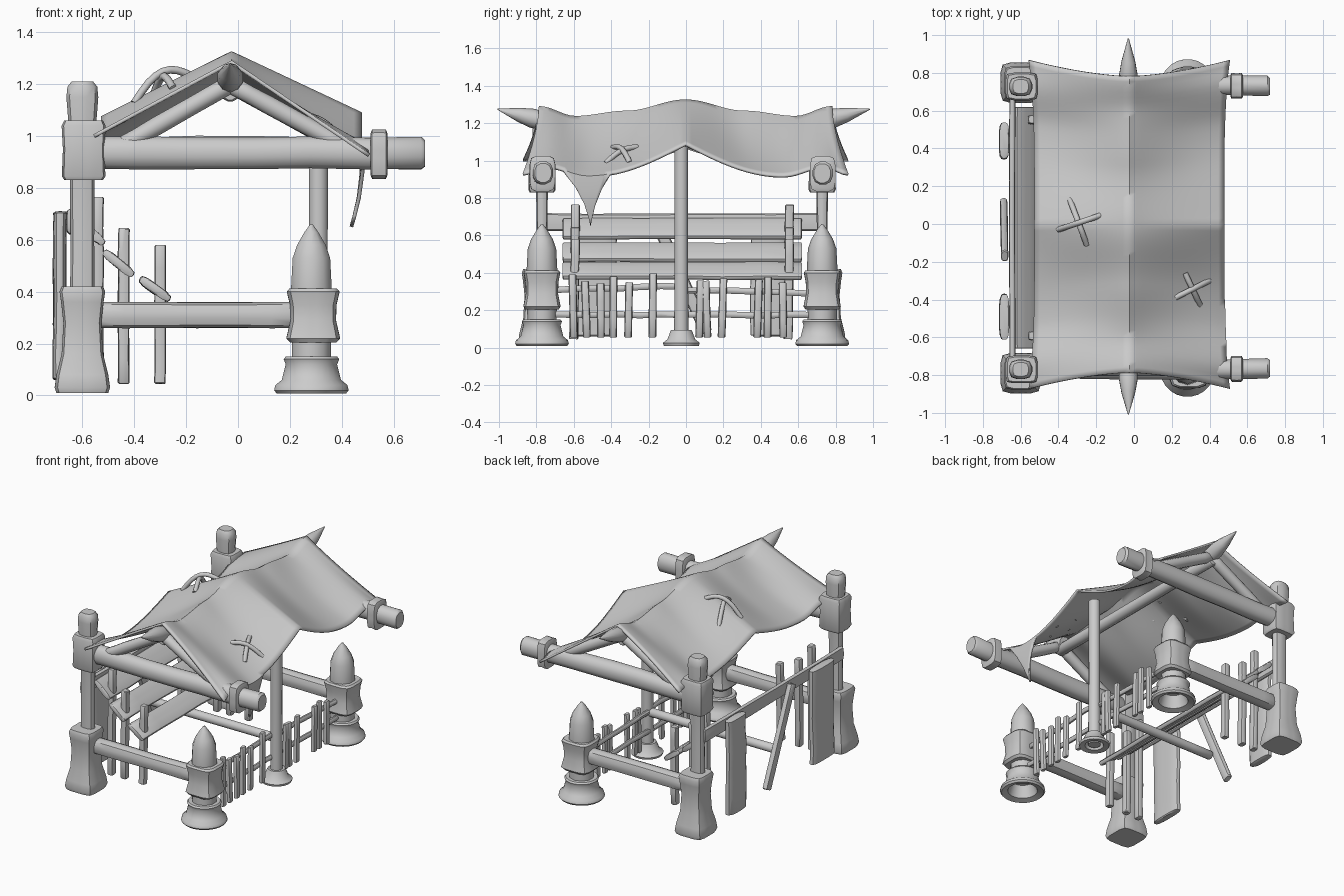
import bpy, bmesh, math, random
from mathutils import Vector

if "Cube" in bpy.data.objects:
    bpy.data.objects.remove(bpy.data.objects["Cube"])

random.seed(4)
YC = -0.0125          # centre line between front and back frames
ENDS = (("front", -0.77), ("back", 0.728))


def finish(name, bm, angle=40):
    bmesh.ops.recalc_face_normals(bm, faces=bm.faces)
    me = bpy.data.meshes.new(name)
    bm.to_mesh(me)
    bm.free()
    ob = bpy.data.objects.new(name, me)
    bpy.context.collection.objects.link(ob)
    bpy.ops.object.select_all(action='DESELECT')
    ob.select_set(True)
    bpy.context.view_layer.objects.active = ob
    bpy.ops.object.shade_smooth_by_angle(angle=math.radians(angle))
    return ob


def loft(name, a, b, secs, n=16, p=2.0, wob=0.0):
    """Loft superellipse sections (t, ru, rv) along a->b; p=2 round, larger p = squarer."""
    a, b = Vector(a), Vector(b)
    w = (b - a).normalized()
    ref = Vector((0, 1, 0)) if abs(w.x) > 0.8 else Vector((1, 0, 0))
    v = w.cross(ref).normalized()
    u = v.cross(w)
    bm = bmesh.new()
    rings = []
    for t, ru, rv in secs:
        c = a.lerp(b, t) + (u * random.uniform(-1, 1) + v * random.uniform(-1, 1)) * wob
        ring = []
        for i in range(n):
            k = 2 * math.pi * (i + 0.5) / n
            x, y = math.cos(k), math.sin(k)
            d = (abs(x) ** p + abs(y) ** p) ** (-1 / p)
            ring.append(bm.verts.new(c + u * (x * d * ru) + v * (y * d * rv)))
        rings.append(ring)
    for r0, r1 in zip(rings, rings[1:]):
        for i in range(n):
            j = (i + 1) % n
            bm.faces.new((r0[i], r0[j], r1[j], r1[i]))
    bm.faces.new(rings[0])
    bm.faces.new(rings[-1])
    return finish(name, bm)


def upright(name, x, y, prof, n=16, p=2.0):
    """Vertical loft from (z, rx, ry) profile."""
    return loft(name, (x, y, 0), (x, y, 1), prof, n, p)


def beam(name, a, b, ru, rv=None, p=2.0, n=12, wob=0.0, steps=6, tip=.82):
    """Straight bar with softened ends."""
    rv = rv or ru
    e = min(0.1, 0.25 * min(ru, rv) / (Vector(b) - Vector(a)).length)
    secs = [(0, ru * tip, rv * tip), (e, ru, rv)]
    secs += [(i / steps, ru * random.uniform(.95, 1.03), rv * random.uniform(.95, 1.03)) for i in range(1, steps)]
    secs += [(1 - e, ru, rv), (1, ru * tip, rv * tip)]
    return loft(name, a, b, secs, n, p, wob)


# end frames: tall left post, short right post, beams, rafters and ridge tip
for tag, y in ENDS:
    s = -1 if y < 0 else 1
    upright(tag + "_tall_post_foot", -0.6, y + s * .02, [(.01, .1, .1), (.03, .107, .107), (.08, .1, .1), (.16, .08, .08),
            (.28, .073, .073), (.36, .082, .082), (.4, .088, .088), (.42, .08, .08)], 20, 6)
    upright(tag + "_tall_post", -0.6, y, [(.3, .048, .032), (.6, .046, .028), (.85, .048, .032),
            (1.0, .05, .045), (1.15, .062, .052), (1.19, .058, .05), (1.21, .042, .038)], 12, 3)
    upright(tag + "_tall_post_block", -0.595, y, [(.83, .074, .065), (.845, .084, .073), (.95, .08, .07),
            (1.04, .085, .073), (1.06, .075, .065)], 20, 7)
    upright(tag + "_short_post_foot", .283, y, [(.1, .07, .07), (.02, .095, .095), (.008, .135, .135), (.02, .145, .145),
            (.04, .14, .14), (.06, .115, .115), (.12, .1, .1), (.14, .108, .108), (.15, .1, .1)], 24)
    upright(tag + "_short_post", .283, y, [(.1, .078, .078), (.3, .08, .08), (.42, .082, .082), (.53, .076, .076),
            (.58, .058, .058), (.63, .028, .028), (.66, .005, .005)], 10)
    upright(tag + "_short_post_cuff", .29, y, [(.205, .09, .09), (.22, .104, .1), (.29, .088, .086), (.35, .09, .088),
            (.4, .102, .098), (.412, .092, .09)], 20, 4.5)
    beam(tag + "_low_beam", (-.58, y, .31), (.27, y, .31), .046, .05, 3)
    beam(tag + "_top_beam", (-.6, y + .003, .935), (.72, y + .003, .935), .055, .063, 2.4, 12, .003)
    beam(tag + "_beam_ring", (.51, y + .003, .93), (.577, y + .003, .93), .068, .095, 5, 20, steps=2)
    for side, x in (("left", -.46), ("right", .42)):
        beam(f"{tag}_{side}_rafter", (-.03, y, 1.2), (x, y, .955), .036, .036)
    loft(tag + "_ridge_tip", (-.03, y - s * .05, 1.2), (-.03, YC + s * .995, 1.275),
         [(0, .045, .045), (.35, .052, .052), (.6, .038, .038), (1, .003, .003)], 10)
beam("ridge_pole", (-.03, -.78, 1.17), (-.03, .745, 1.17), .038)

# centre pole with foot, and tie beam to the left wall
upright("centre_pole", .31, -.025, [(.02, .04, .04), (.5, .037, .037), (1.075, .038, .038)], 12)
upright("centre_pole_foot", .31, -.025, [(.06, .045, .045), (.015, .06, .06), (.01, .095, .095), (.025, .1, .1),
        (.045, .075, .075), (.085, .06, .06), (.095, .055, .055)], 20)
beam("centre_tie_beam", (-.66, -.025, .3), (.31, -.025, .3), .03)

# right fence
for z in (.31, .175):
    for k, (y0, y1) in enumerate(((-.7, -.02), (-.03, .67))):
        beam("fence_rail", (.29, y0, z), (.29, y1, z + (.02 if k == 0 else -.02) * (z > .2)), .014, .017, 3, 8, .004)
for y in (-.6, -.53, -.455, -.39, -.31, -.18, .07, .115, .19, .38, .435, .52):
    top = random.uniform(.34, .4)
    beam("fence_picket", (.31, y, .055), (.31, y + random.uniform(-.012, .012), top), .014, .021, 3, 12, steps=3)

# left wall: top rail and hanging boards
beam("wall_rail", (-.645, -.77, .67), (-.645, .728, .67), .016, .048, 4, 12, .002)
for y, w in ((-.49, .12), (.44, .095)):
    beam("wall_board", (-.69, y, .06), (-.685, y, .71), .026, w, 3.5, 20, .003, tip=.7)
beam("leaning_wall_board", (-.69, .11, .08), (-.685, -.17, .7), .02, .032, 3)

# display rack: stakes and three tilted shelves
for y in (-.6, .545):
    for x, top in ((-.54, .765), (-.44, .645), (-.3, .58)):
        beam("rack_stake", (x, y, .045), (x, y + .008, top), .022, .024, 4, 12, .002)


def shelf(x, z, dx, dz):
    ob = beam("rack_shelf", (0, -.66, 0), (0, .62, 0), math.hypot(dx, dz), .018, 4, 16, .002)
    ob.rotation_euler.y = math.atan2(dz, dx)
    ob.location = (x, 0, z)


for args in ((-.575, .635, .055, .05), (-.46, .51, .056, .046), (-.32, .41, .056, .04)):
    shelf(*args)


# cloth roof
def keyed(t, keys, cusp=False):
    """Eased interpolation through (t, value) keys; cusp makes a sharp peak at t=0."""
    for n, ((t0, v0), (t1, v1)) in enumerate(zip(keys, keys[1:])):
        if t <= t1:
            k = (t - t0) / (t1 - t0)
            e = math.sin(math.pi * k / 2) if cusp and n == 0 else (1 - math.cos(math.pi * k)) / 2
            return v0 + (v1 - v0) * e
    return keys[-1][1]


RIDGE = [(0, 1.32), (.4, 1.26), (.75, 1.232), (1, 1.285)]
RIGHT = [(0, 1.085), (.6, .915), (.86, .965), (1, .925)]
LEFT = [(0, 1.07), (.6, .96), (.86, 1.01), (1, 1.0)]


def cloth(u, v):
    au, av = abs(u), abs(v)
    half = .5 + .03 * av ** 4
    x = -.025 + u * half
    y = YC + .01 + v * (.785 + .085 * au ** 1.6)
    r = keyed(av, RIDGE)
    e = keyed(av, RIGHT if u > 0 else LEFT, True)
    z = r + (e - r) * au - .025 * math.sin(math.pi * au) * math.sin(math.pi * av) ** 2
    return Vector((x, y, z))


bm = bmesh.new()
NU, NV = 32, 56
g = [[bm.verts.new(cloth(2 * i / NU - 1, 2 * j / NV - 1)) for j in range(NV + 1)] for i in range(NU + 1)]
for i in range(NU):
    for j in range(NV):
        bm.faces.new((g[i][j], g[i + 1][j], g[i + 1][j + 1], g[i][j + 1]))
# torn flap hanging from the right eave
cols = 8
top = [g[NU][j] for j in range(7, 7 + cols + 1)]
tip = Vector((.437, -.51, .65))
rows = [top]
for k in (.3, .6, .85, 1):
    row = []
    for c in top:
        q = c.co.lerp(tip, k)
        q.y += (c.co.y - tip.y) * -.175 * math.sin(math.pi * k)
        q.x += .012 * math.sin(math.pi * k)
        row.append(bm.verts.new(q))
    rows.append(row)
for r0, r1 in zip(rows, rows[1:]):
    for i in range(cols):
        bm.faces.new((r0[i], r0[i + 1], r1[i + 1], r1[i]))
bmesh.ops.remove_doubles(bm, verts=bm.verts, dist=.0005)
roof = finish("cloth_roof", bm, 60)
mod = roof.modifiers.new("thickness", 'SOLIDIFY')
mod.thickness = .014
mod.offset = 0


# crossed stitches arching over the cloth
def stitch(a, b, lift):
    cu = bpy.data.curves.new("roof_stitch", 'CURVE')
    cu.dimensions = '3D'
    cu.bevel_depth = .015
    cu.bevel_resolution = 2
    cu.use_fill_caps = True
    sp = cu.splines.new('POLY')
    sp.points.add(8)
    for i, pt in enumerate(sp.points):
        t = i / 8
        x, y = a[0] + (b[0] - a[0]) * t, a[1] + (b[1] - a[1]) * t
        z = cloth((x + .025) / .5, (y - YC) / .82).z + lift * math.sin(math.pi * t)
        pt.co = (x, y, z, 1)
    bpy.context.collection.objects.link(bpy.data.objects.new("roof_stitch", cu))


stitch((-.40, -.03), (-.18, .045), .065)
stitch((-.34, .13), (-.25, -.11), .045)
stitch((.22, -.39), (.4, -.3), .04)
stitch((.27, -.26), (.35, -.43), .03)
